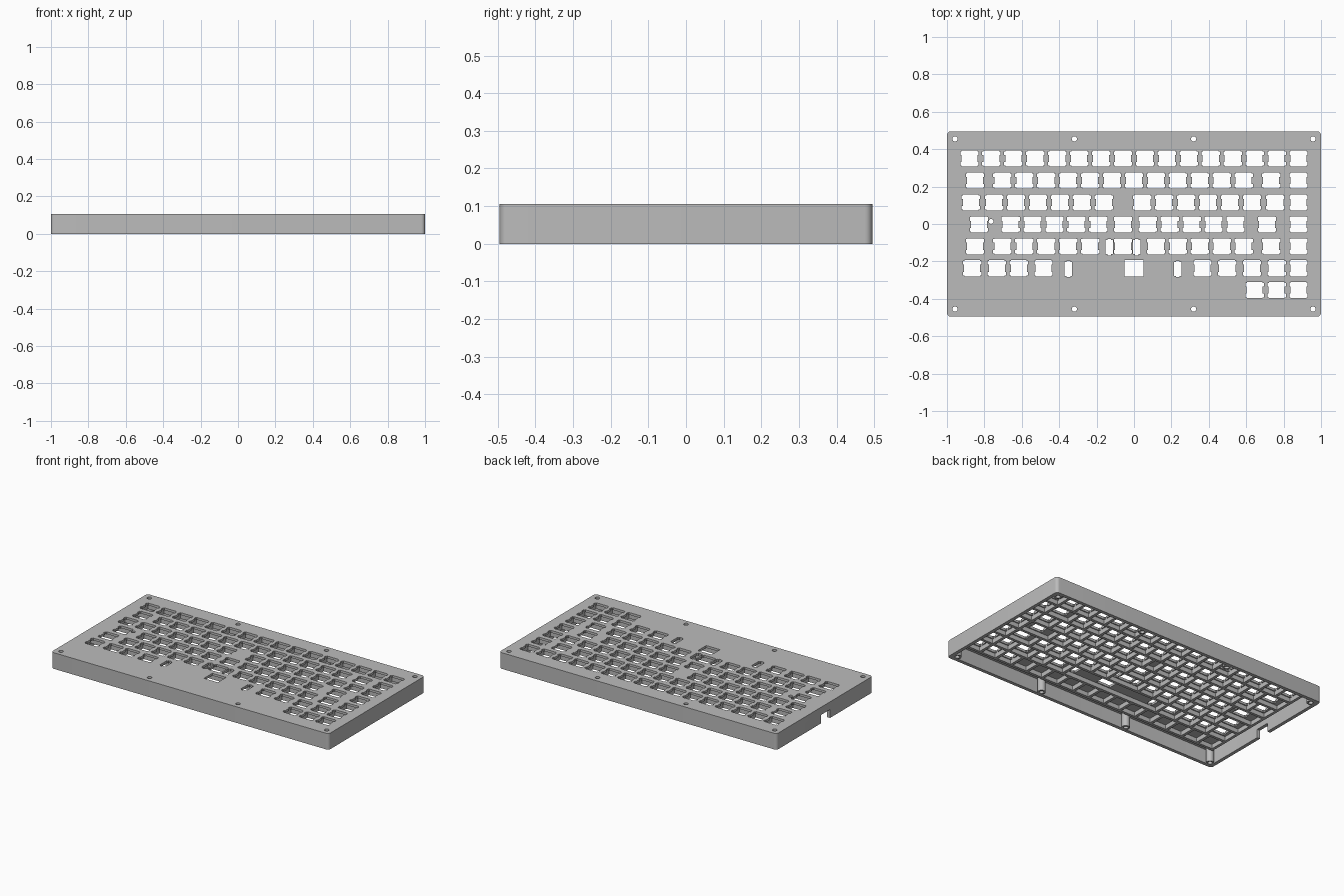
import bpy, math

if "Cube" in bpy.data.objects:
    bpy.data.objects.remove(bpy.data.objects["Cube"])

U = 0.1173                      # one key unit
LEFT = -8 * U                   # left edge of the key field
ROW_Y = [0.35 - i * U for i in range(7)]
W, D, H = 1.0, 0.495, 0.105     # half width, half depth, height
PLATE_Z, RIB_Z = 0.09, 0.062    # undersides of plate and ribs

grey = bpy.data.materials.new("case grey")
grey.diffuse_color = (0.5, 0.5, 0.5, 1)
grey.use_nodes = True
grey.node_tree.nodes["Principled BSDF"].inputs["Base Color"].default_value = grey.diffuse_color

# Key widths per row in key units; negative means no switch hole
ROWS = [
    [1] * 16,
    [1.5] + [1] * 12 + [1.5, 1],
    [1.125] + [1] * 6 + [-0.75] + [1] * 6 + [1.125, 1],
    [1.875] + [1] * 5 + [1.25] + [1] * 5 + [1.875, 1],
    [1.5] + [1] * 5 + [2] + [1] * 5 + [1.5, 1],
    [1.25, 1, 1, 1.25, -6, 1.25, 1, 1.25, 1, 1],
    [-1] * 13 + [1] * 3,
]


def rect(x, y, hw, hh):
    return [(x - hw, y - hh), (x + hw, y - hh), (x + hw, y + hh), (x - hw, y + hh)]


def circle(x, y, r, n=20):
    return [(x + r * math.cos(2 * math.pi * i / n), y + r * math.sin(2 * math.pi * i / n)) for i in range(n)]


def rounded(hw, hh, r, n=6):
    pts = []
    for q, (sx, sy) in enumerate([(1, 1), (-1, 1), (-1, -1), (1, -1)]):
        for i in range(n + 1):
            a = math.pi / 2 * (q + i / n)
            pts.append((sx * (hw - r) + r * math.cos(a), sy * (hh - r) + r * math.sin(a)))
    return pts


def mirrored(x, y, quarter):
    """Close a quarter outline by mirroring it in both axes."""
    right = [(a, -b) for a, b in quarter] + [(a, b) for a, b in reversed(quarter)]
    full = right + [(-a, b) for a, b in reversed(right)]
    return [(x + a, y + b) for a, b in full]


def switch_hole(x, y):
    return mirrored(x, y, [(0.042, 0.043), (0.042, 0.038), (0.049, 0.038), (0.049, 0.019), (0.043, 0.019)])


def stabilizer_hole(x, y):
    return mirrored(x, y - 0.004, [(0.010, 0.044), (0.010, 0.037), (0.020, 0.037)])


def slab(name, outlines, z0, z1):
    """Extrude a flat outline with holes between two heights."""
    cu = bpy.data.curves.new(name, 'CURVE')
    cu.dimensions, cu.fill_mode, cu.extrude = '2D', 'BOTH', (z1 - z0) / 2
    for pts in outlines:
        s = cu.splines.new('POLY')
        s.points.add(len(pts) - 1)
        for p, (x, y) in zip(s.points, pts):
            p.co = (x, y, 0, 1)
        s.use_cyclic_u = True
    ob = bpy.data.objects.new(name, cu)
    bpy.context.collection.objects.link(ob)
    ob.location.z = (z0 + z1) / 2
    bpy.ops.object.select_all(action='DESELECT')
    ob.select_set(True)
    bpy.context.view_layer.objects.active = ob
    bpy.ops.object.convert(target='MESH')
    ob = bpy.context.object
    ob.data.materials.clear()
    ob.data.materials.append(grey)
    # Weld the caps to the sides
    bpy.ops.object.mode_set(mode='EDIT')
    bpy.ops.mesh.select_all(action='SELECT')
    bpy.ops.mesh.remove_doubles(threshold=0.0001)
    bpy.ops.mesh.normals_make_consistent(inside=False)
    bpy.ops.object.mode_set(mode='OBJECT')
    bpy.ops.object.shade_smooth_by_angle(angle=math.radians(30))
    return ob


# Collect the switch holes and the cells between ribs
holes, cells = [], []
for y, row in zip(ROW_Y, ROWS):
    x = LEFT
    for w in row:
        width = abs(w) * U
        cx = x + width / 2
        cells.append(rect(cx, y, width / 2 - 0.009, U / 2 - 0.009))
        if w > 0:
            holes.append(switch_hole(cx, y))
        if w == 2:      # wide key with two stabilizers
            holes += [stabilizer_hole(cx + s * 0.0735, y) for s in (-1, 1)]
        if w == -6:     # space bar with an off-centre switch
            holes += [stabilizer_hole(cx + s * 2.49 * U, y) for s in (-1, 1)]
            holes.append(rect(cx + U / 2, y, 0.05, 0.043))
        x += width

screws = [(x, y) for x in (-0.957, -0.319, 0.319, 0.957) for y in (-0.455, 0.455)]
holes += [circle(x, y, 0.014) for x, y in screws]
holes.append(circle(-0.764, 0.014, 0.013))

# Top plate
slab("top_plate", [rounded(W, D, 0.02)] + holes, PLATE_Z, H)

# Ribs under the plate
mid_y = (ROW_Y[0] + ROW_Y[-1]) / 2
slab("rib_grid", [rect(0, mid_y, 8 * U + 0.009, 3.5 * U + 0.009)] + cells, RIB_Z, PLATE_Z)

# Outer walls
wall = slab("outer_wall", [rounded(W, D, 0.02), rounded(W - 0.022, D - 0.022, 0.01)], 0, PLATE_Z)

# Cable notch in the left wall
bpy.ops.mesh.primitive_cube_add(size=1, location=(-W, -0.008, 0))
notch = bpy.context.object
notch.name = "notch_cutter"
notch.scale = (0.2, 0.092, 0.11)
notch.hide_render = True
notch.display_type = 'WIRE'
cut = wall.modifiers.new("notch", 'BOOLEAN')
cut.object = notch
cut.operation = 'DIFFERENCE'
cut.solver = 'EXACT'
bpy.context.view_layer.objects.active = wall
bpy.ops.object.modifier_apply(modifier="notch")
bpy.data.objects.remove(notch)

# Screw bosses
for i, (x, y) in enumerate(screws):
    slab(f"screw_boss_{i + 1}", [circle(x, y, 0.024), circle(x, y, 0.014)], 0, PLATE_Z)
